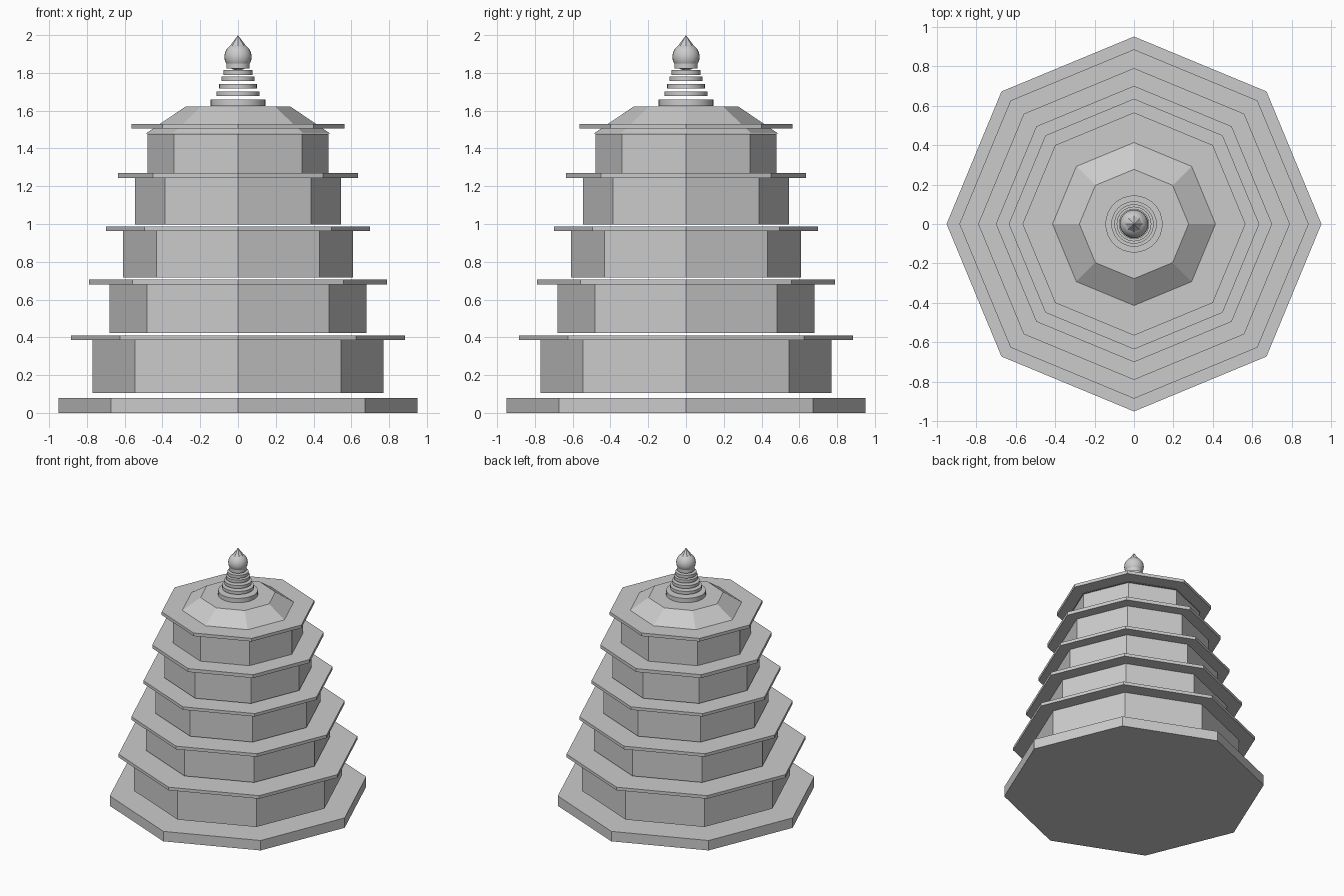
import bpy, math

if "Cube" in bpy.data.objects:
    bpy.data.objects.remove(bpy.data.objects["Cube"])


def prism(name, r1, z0, z1, sides=8, r2=None):
    """Prism or frustum with a corner on the x axis."""
    bpy.ops.mesh.primitive_cone_add(
        vertices=sides, radius1=r1, radius2=r1 if r2 is None else r2,
        depth=z1 - z0, location=(0, 0, (z0 + z1) / 2))
    ob = bpy.context.object
    ob.name = name
    if sides > 8:
        bpy.ops.object.shade_smooth_by_angle(angle=math.radians(35))
    return ob


# Ground platform
prism("platform", 0.95, 0, 0.08)

# Storeys: wall radius, wall bottom, wall top, eave radius, eave bottom, eave top
storeys = [
    (0.77, 0.106, 0.386, 0.885, 0.386, 0.411),
    (0.68, 0.423, 0.680, 0.79, 0.680, 0.705),
    (0.61, 0.716, 0.963, 0.70, 0.963, 0.987),
    (0.545, 0.997, 1.243, 0.635, 1.243, 1.270),
    (0.48, 1.271, 1.477, 0.565, 1.505, 1.530),
]
for i, (wr, w0, w1, er, e0, e1) in enumerate(storeys, 1):
    prism(f"wall_{i}", wr, w0, w1)
    prism(f"eave_{i}", er, e0, e1)

# Sloping top roof, passing through the last eave
prism("top_roof", 0.487, 1.48, 1.622, r2=0.277)

# Spire: round base and shrinking rings
prism("spire_base", 0.145, 1.625, 1.66, 32)
for i, (r, z) in enumerate([(0.115, 1.678), (0.10, 1.718),
                            (0.088, 1.757), (0.077, 1.79)], 1):
    prism(f"spire_ring_{i}", r, z, z + 0.024, 32)

# Finial: collar, ball and pointed tip
prism("finial_collar", 0.062, 1.823, 1.85, 32)
bpy.ops.mesh.primitive_uv_sphere_add(segments=24, ring_count=16, radius=0.072,
                                     location=(0, 0, 1.885))
ball = bpy.context.object
ball.name = "finial_ball"
bpy.ops.object.shade_smooth_by_angle(angle=math.radians(35))
prism("finial_tip", 0.056, 1.925, 2.0, 8, r2=0)
